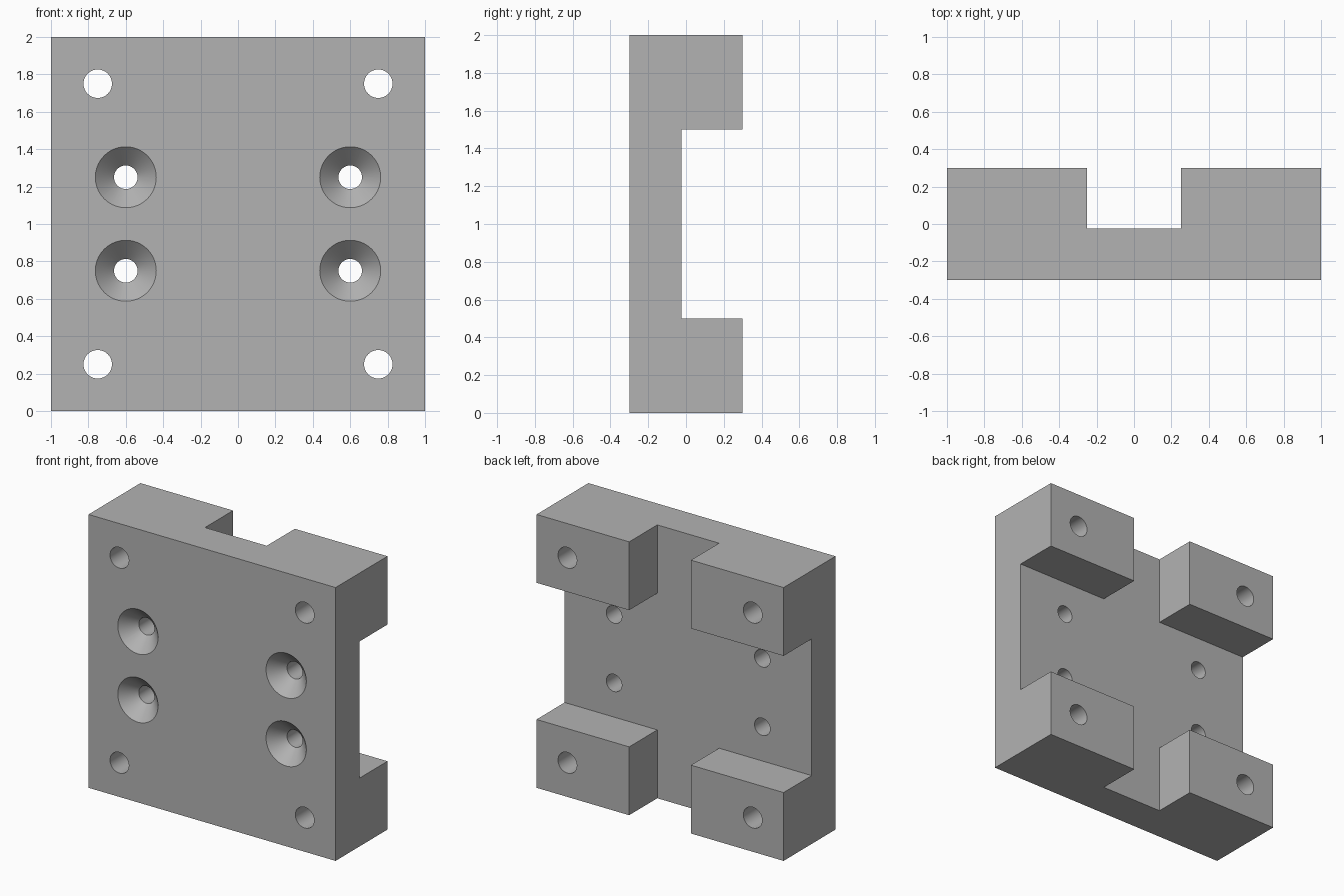
import bpy
import bmesh
from math import pi
from mathutils import Matrix, Vector

cube = bpy.data.objects.get("Cube")
if cube:
    bpy.data.objects.remove(cube, do_unlink=True)

HALF_DEPTH = 0.3
FLOOR_Y = -0.025      # recessed face between the corner blocks
SIDES = 64

grey = bpy.data.materials.new("plain grey")
grey.use_nodes = True
colour = (0.45, 0.45, 0.45, 1)
grey.diffuse_color = colour
grey.node_tree.nodes["Principled BSDF"].inputs["Base Color"].default_value = colour


def make_object(name, bm):
    mesh = bpy.data.meshes.new(name)
    bm.to_mesh(mesh)
    bm.free()
    mesh.materials.append(grey)
    obj = bpy.data.objects.new(name, mesh)
    bpy.context.collection.objects.link(obj)
    return obj


def box(name, low, high):
    low, high = Vector(low), Vector(high)
    bm = bmesh.new()
    place = Matrix.Translation((low + high) / 2) @ Matrix.Diagonal((*(high - low), 1))
    bmesh.ops.create_cube(bm, size=1, matrix=place)
    return make_object(name, bm)


def turned(name, profile, x, z):
    """Closed solid turned about the y direction from (radius, y) points."""
    bm = bmesh.new()
    rings = []
    for radius, y in profile:
        place = Matrix.Translation((x, y, z)) @ Matrix.Rotation(pi / 2, 4, 'X')
        rings.append(bmesh.ops.create_circle(bm, segments=SIDES, radius=radius,
                                             matrix=place)["verts"])
    for a, b in zip(rings, rings[1:]):
        for i in range(SIDES):
            j = (i + 1) % SIDES
            bm.faces.new((a[i], a[j], b[j], b[i]))
    bm.faces.new(rings[0])
    bm.faces.new(rings[-1])
    bmesh.ops.recalc_face_normals(bm, faces=bm.faces)
    return make_object(name, bm)


# Mounting block
block = box("mounting_block", (-1, -HALF_DEPTH, 0), (1, HALF_DEPTH, 2))

# Crossed channels that leave four corner blocks at the back
cutters = [
    box("wide_channel", (-1.2, FLOOR_Y, 0.5), (1.2, 0.5, 1.5)),
    box("upright_channel", (-0.25, FLOOR_Y, -0.2), (0.25, 0.5, 2.2)),
]

# Straight corner holes and countersunk inner holes
front = -HALF_DEPTH
straight = [(0.076, front - 0.1), (0.076, HALF_DEPTH + 0.1)]
countersunk = [(0.183, front - 0.02), (0.063, front + 0.1), (0.063, HALF_DEPTH + 0.1)]
for side in (-1, 1):
    for end in (-1, 1):
        cutters.append(turned("corner_hole", straight, 0.75 * side, 1 + 0.75 * end))
        cutters.append(turned("screw_hole", countersunk, 0.6 * side, 1 + 0.25 * end))

# Cut everything out of the block, then discard the cutters
for cutter in cutters:
    cutter.hide_render = True
    mod = block.modifiers.new(cutter.name, 'BOOLEAN')
    mod.operation = 'DIFFERENCE'
    mod.solver = 'EXACT'
    mod.object = cutter

bpy.ops.object.select_all(action='DESELECT')
bpy.context.view_layer.objects.active = block
block.select_set(True)
for mod in list(block.modifiers):
    bpy.ops.object.modifier_apply(modifier=mod.name)
for cutter in cutters:
    bpy.data.objects.remove(cutter, do_unlink=True)

bpy.ops.object.shade_smooth_by_angle(angle=pi / 6)
